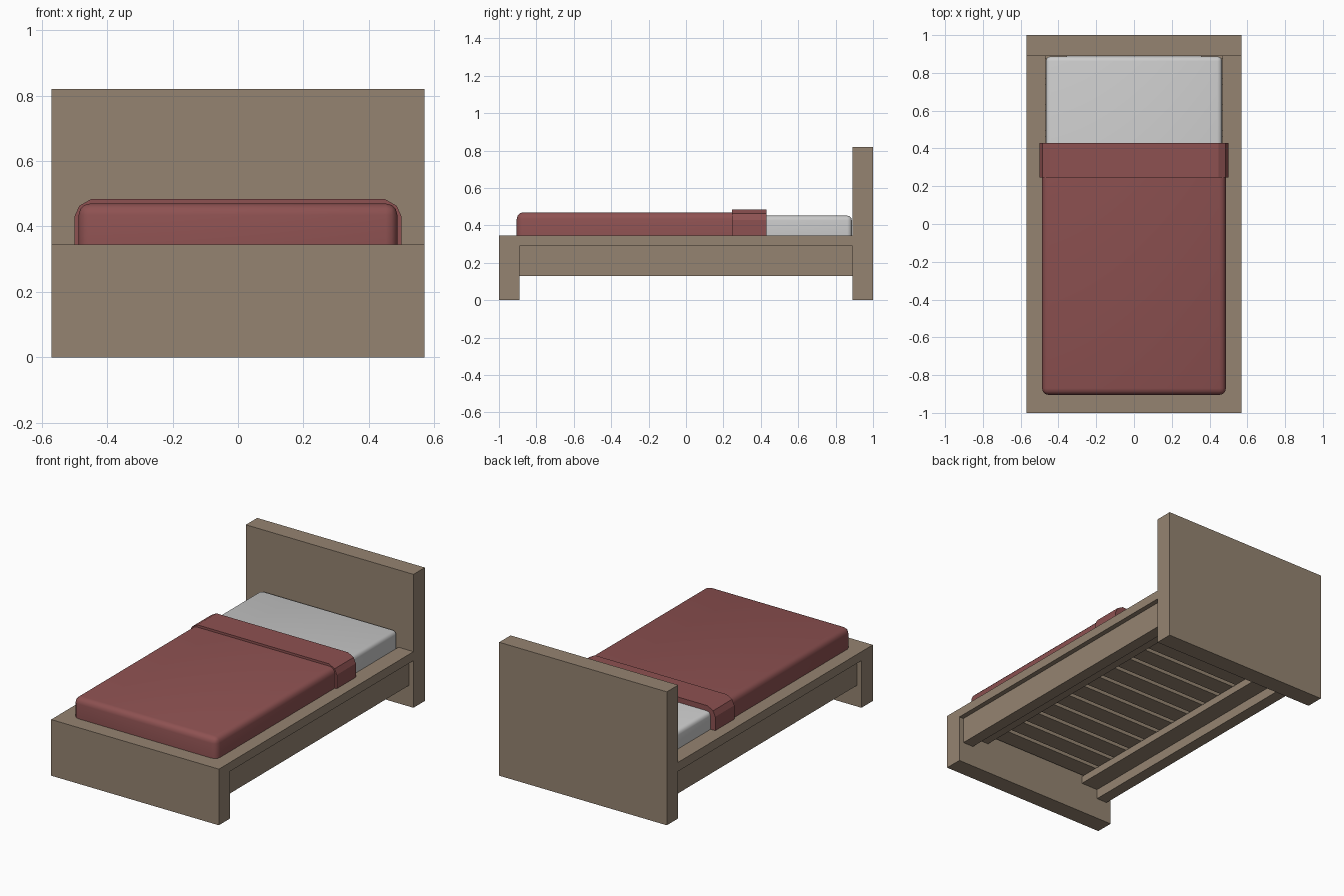
import bpy, bmesh

if "Cube" in bpy.data.objects:
    bpy.data.objects.remove(bpy.data.objects["Cube"])


def material(name, color):
    m = bpy.data.materials.new(name)
    m.diffuse_color = (*color, 1)
    m.use_nodes = True
    m.node_tree.nodes["Principled BSDF"].inputs["Base Color"].default_value = m.diffuse_color
    return m


WOOD = material("wood", (0.30, 0.23, 0.165))
RED = material("red_cloth", (0.27, 0.083, 0.083))


def finish(name, bm, mat=None):
    bmesh.ops.recalc_face_normals(bm, faces=bm.faces)
    me = bpy.data.meshes.new(name)
    bm.to_mesh(me)
    bm.free()
    ob = bpy.data.objects.new(name, me)
    bpy.context.collection.objects.link(ob)
    if mat:
        me.materials.append(mat)
    return ob


def box_mesh(x, y, z):
    bm = bmesh.new()
    bmesh.ops.create_cube(bm, size=1)
    for v in bm.verts:
        v.co = [r[0] if c < 0 else r[1] for c, r in zip(v.co, (x, y, z))]
    return bm


def box(name, x, y, z, mat=WOOD):
    return finish(name, box_mesh(x, y, z), mat)


def smooth(ob):
    bpy.ops.object.select_all(action='DESELECT')
    ob.select_set(True)
    bpy.context.view_layer.objects.active = ob
    bpy.ops.object.shade_smooth_by_angle(angle=0.6)


# Head and foot boards
box("headboard", (-0.57, 0.57), (0.89, 1.0), (0, 0.82))
box("footboard", (-0.57, 0.57), (-1.0, -0.89), (0, 0.345))

# Side rails: top cap, inset lower board and inner ledge for the slats
for side, s in (("left", -1), ("right", 1)):
    for part, a, b, z in (("rail_cap", 0.468, 0.57, (0.29, 0.345)),
                          ("rail_board", 0.468, 0.54, (0.13, 0.29)),
                          ("slat_ledge", 0.354, 0.468, (0.19, 0.235))):
        box(f"{side}_{part}", sorted((s * a, s * b)), (-0.89, 0.89), z)

# Slats
COUNT = 13
pitch = 1.78 / COUNT
for i in range(COUNT):
    y = -0.89 + (i + 0.5) * pitch
    box(f"slat_{i + 1}", (-0.468, 0.468), (y - 0.055, y + 0.055), (0.235, 0.26))

# Mattress with rounded edges
bm = box_mesh((-0.466, 0.466), (-0.885, 0.887), (0.26, 0.452))
bmesh.ops.bevel(bm, geom=bm.edges[:], offset=0.025, segments=3,
                profile=0.5, affect='EDGES')
smooth(finish("mattress", bm))

# Blanket: open shell, rounded on the sides and foot end
bm = box_mesh((-0.487, 0.487), (-0.905, 0.43), (0.335, 0.47))
ends = [f for f in bm.faces if f.calc_center_median().z < 0.34
        or f.calc_center_median().y > 0.42]
bmesh.ops.delete(bm, geom=ends, context='FACES')
edges = [e for e in bm.edges if len(e.link_faces) == 2]
bmesh.ops.bevel(bm, geom=edges, offset=0.035, segments=3,
                profile=0.5, affect='EDGES')
smooth(finish("blanket", bm, RED))

# Turned-back blanket fold: arched band running across the bed
outer = [(0.5, 0.335), (0.5, 0.43), (0.485, 0.463), (0.448, 0.484)]
inner = [(0.466, 0.335), (0.466, 0.43), (0.459, 0.445), (0.441, 0.452)]


def arch(half):
    return half + [(-x, z) for x, z in reversed(half)]


bm = bmesh.new()
o, n = arch(outer), arch(inner)
faces = []
for i in range(len(o) - 1):
    quad = (o[i], o[i + 1], n[i + 1], n[i])
    faces.append(bm.faces.new([bm.verts.new((x, 0.245, z)) for x, z in quad]))
bmesh.ops.remove_doubles(bm, verts=bm.verts[:], dist=1e-5)
ext = bmesh.ops.extrude_face_region(bm, geom=bm.faces[:], use_keep_orig=True)
for g in ext["geom"]:
    if isinstance(g, bmesh.types.BMVert):
        g.co.y = 0.43
finish("blanket_fold", bm, RED)
